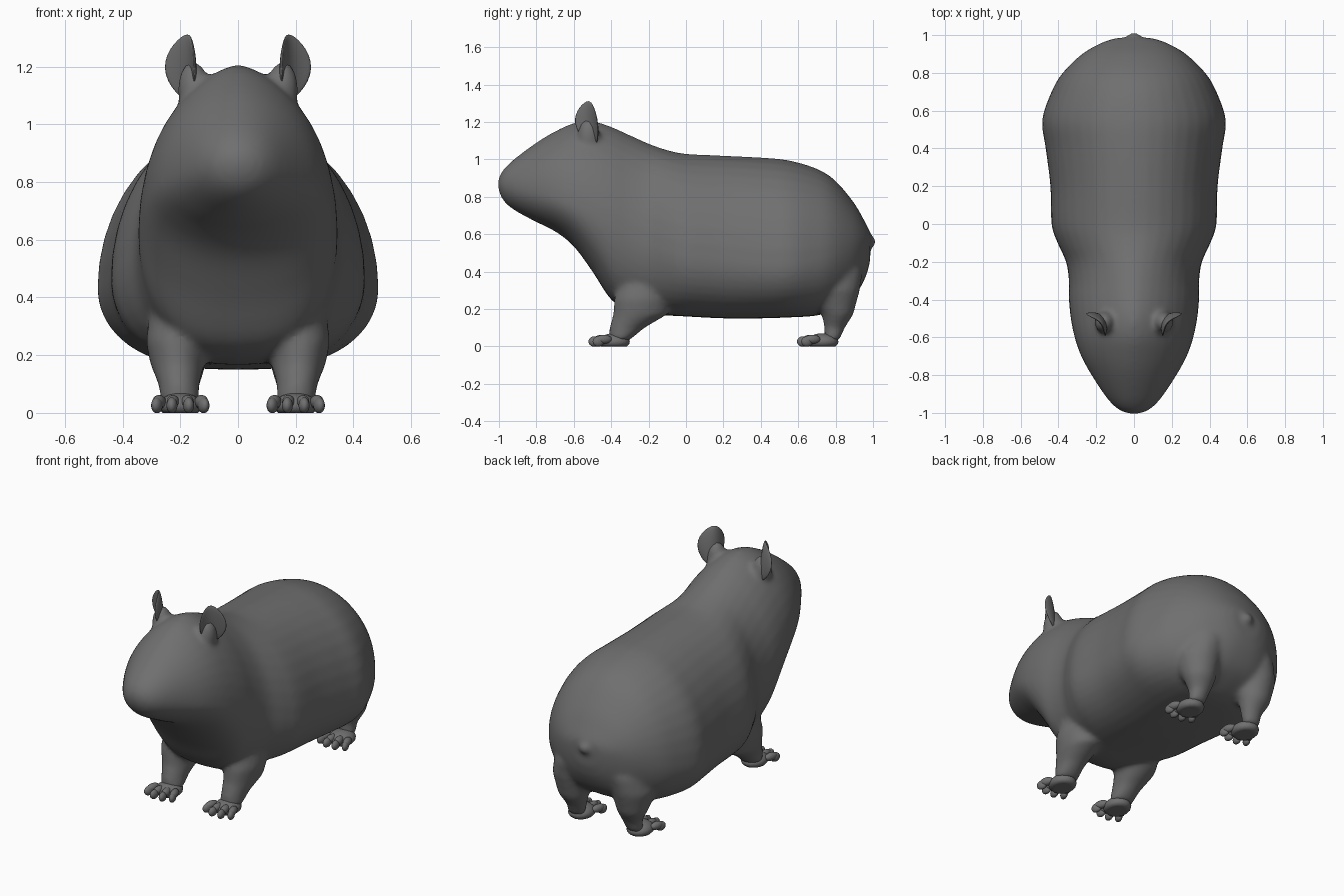
import bpy, bmesh, math
from mathutils import Vector, Matrix

if "Cube" in bpy.data.objects:
    bpy.data.objects.remove(bpy.data.objects["Cube"], do_unlink=True)

fur = bpy.data.materials.new("grey fur")
fur.use_nodes = True
GREY = (0.16, 0.16, 0.16, 1)
fur.diffuse_color = GREY
fur.node_tree.nodes["Principled BSDF"].inputs["Base Color"].default_value = GREY


def make(name, bm, mirrored=False):
    bmesh.ops.recalc_face_normals(bm, faces=bm.faces)
    mesh = bpy.data.meshes.new(name)
    bm.to_mesh(mesh)
    bm.free()
    mesh.materials.append(fur)
    for face in mesh.polygons:
        face.use_smooth = True
    obj = bpy.data.objects.new(name, mesh)
    bpy.context.collection.objects.link(obj)
    if mirrored:
        obj.modifiers.new("Mirror", "MIRROR")
    return obj


def loft(bm, rings):
    """Skin a list of closed rings and cap both ends."""
    loops = [[bm.verts.new(p) for p in ring] for ring in rings]
    for a, b in zip(loops, loops[1:]):
        for i in range(len(a)):
            j = (i + 1) % len(a)
            bm.faces.new((a[i], a[j], b[j], b[i]))
    bm.faces.new(loops[0])
    bm.faces.new(loops[-1])


def circle(n):
    return [(math.cos(math.tau * i / n), math.sin(math.tau * i / n)) for i in range(n)]


def smooth_rows(rows, steps=4):
    """Add rows between the given ones along a smooth curve."""
    out = []
    for i in range(len(rows) - 1):
        around = [rows[max(0, min(len(rows) - 1, i + k))] for k in (-1, 0, 1, 2)]
        for k in range(steps):
            t = k / steps
            out.append([b + t * (c - a) / 2 + t * t * (a - 2.5 * b + 2 * c - d / 2)
                        + t ** 3 * (1.5 * (b - c) + (d - a) / 2)
                        for a, b, c, d in zip(*around)])
    return out + [rows[-1]]


def ellipsoid(bm, centre, size, turn=0.0, floor=0.0):
    """Rounded lump, turned about z and flattened where it meets the ground."""
    m = Matrix.Translation(centre) @ Matrix.Rotation(turn, 4, "Z") @ Matrix.Diagonal((*size, 1))
    new = bmesh.ops.create_uvsphere(bm, u_segments=16, v_segments=10, radius=1, matrix=m)
    for v in new["verts"]:
        v.co.z = max(v.co.z, floor)


# Trunk and head: y, underside, top, half width, height of widest point
TRUNK = [
    (-1.005, .845, .89, .025, .87), (-.98, .785, .94, .085, .86), (-.92, .73, 1.0, .145, .85),
    (-.8, .665, 1.09, .225, .82), (-.7, .615, 1.15, .28, .79), (-.6, .535, 1.195, .315, .75),
    (-.5, .4, 1.205, .335, .7), (-.4, .25, 1.175, .345, .64), (-.3, .19, 1.13, .345, .58),
    (-.2, .17, 1.085, .36, .53), (-.1, .165, 1.05, .405, .5), (0, .16, 1.03, .437, .47),
    (.2, .15, 1.02, .443, .45), (.4, .15, 1.01, .468, .43), (.55, .155, .995, .487, .43),
    (.7, .165, .95, .437, .45), (.8, .2, .885, .378, .48), (.9, .27, .765, .275, .52),
    (.96, .37, .66, .17, .55), (.985, .46, .61, .09, .56),
]
body = bmesh.new()
rings = []
for y, low, high, half, mid in smooth_rows(TRUNK):
    # The head narrows upwards; the belly and chest are squarer below
    taper = 1 + .3 * max(0, 1 - abs(y + .5) / .45)
    square = 1 - .28 * max(0, min(1, (y + .65) / .25))
    ring = []
    for c, s in circle(40):
        x = half * math.copysign(abs(c) ** (taper if s > 0 else square), c)
        ring.append((x, y, mid + s * (high - mid if s > 0 else mid - low)))
    rings.append(ring)
loft(body, rings)

# Legs: x, y, height, radius across, radius along
FRONT_LEG = [(.2, -.36, .03, .065, .055), (.205, -.315, .1, .072, .095),
             (.21, -.245, .17, .095, .145), (.215, -.235, .25, .105, .15),
             (.2, -.2, .45, .09, .14)]
HIND_LEG = [(.2, .78, .03, .05, .04), (.19, .795, .1, .06, .055), (.2, .81, .17, .09, .085),
            (.2, .78, .3, .13, .15), (.18, .77, .4, .13, .175), (.15, .75, .52, .11, .17)]
for leg in (FRONT_LEG, HIND_LEG):
    for side in (-1, 1):
        loft(body, [[(side * x + rx * c, y + ry * s, z) for c, s in circle(20)]
                    for x, y, z, rx, ry in leg])

# Tail stub and the raised roots of the ears
ellipsoid(body, (0, .975, .56), (.045, .04, .04))
for side in (-1, 1):
    ellipsoid(body, (side * .155, -.52, 1.12), (.055, .06, .1))

# Fuse trunk, legs and tail into one soft skin
body_obj = make("body", body)
fuse = body_obj.modifiers.new("Fuse", "REMESH")
fuse.mode = "VOXEL"
fuse.voxel_size = 0.014
fuse.use_smooth_shade = True
soften = body_obj.modifiers.new("Soften", "SMOOTH")
soften.factor = 0.5
soften.iterations = 10


# Feet: flat pad with four fanned toes, each a knuckle and a tip
def foot(name, heel_y):
    bm = bmesh.new()
    ellipsoid(bm, (.2, heel_y - .085, .025), (.075, .085, .045))
    for i in range(4):
        spread = i - 1.5
        turn = spread * .18
        forward = Vector((math.sin(turn), -math.cos(turn), 0))
        root = Vector((.2 + spread * .046, heel_y - .125, .038))
        reach = .05 if abs(spread) < 1 else .03
        ellipsoid(bm, root + forward * reach * .5, (.022, .045, .024), turn)
        tip = root + forward * (reach + .015)
        tip.z = .026
        ellipsoid(bm, tip, (.019, .032, .028), turn)
    make(name, bm, mirrored=True)


foot("front_feet", -.3)
foot("hind_feet", .815)

# Ears: thin leaf shapes cupped outward and forward
ear = bmesh.new()
bmesh.ops.create_uvsphere(ear, u_segments=24, v_segments=16, radius=1)
across = Vector((.6, .7, 0)).normalized()
facing = Vector((.76, -.65, 0)).normalized()
for v in ear.verts:
    a, b, h = v.co
    width = .078 * (1 - .2 * h * h)
    depth = .014 * b + .04 * a * a - .012
    v.co = (Vector((.181, -.515, 1.195)) + across * a * width + facing * depth
            + Vector((.004 * h, -.015 * h, .116 * h)))
make("ears", ear, mirrored=True)
